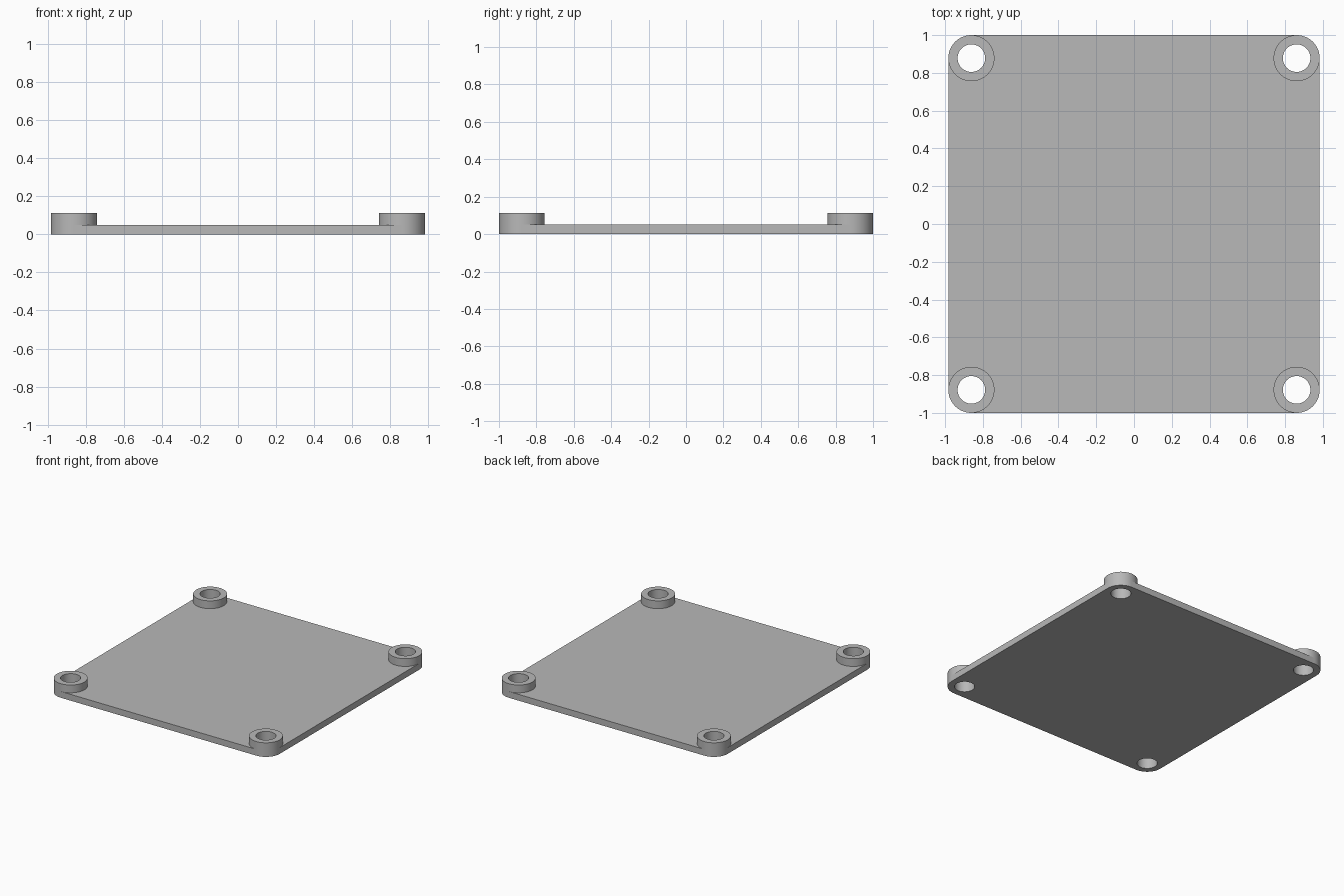
import bpy, bmesh
from math import cos, sin, pi, radians

cube = bpy.data.objects.get("Cube")
if cube:
    bpy.data.objects.remove(cube)

SEG = 64                       # sides of each boss
QUARTER = SEG // 4
HALF_X, HALF_Y = 0.983, 1.0    # plate half sizes
R_BOSS, R_HOLE = 0.122, 0.073
PLATE_TOP, BOSS_TOP = 0.05, 0.112

grey = bpy.data.materials.new("plain_grey")
grey.use_nodes = True
colour = (0.48, 0.48, 0.48, 1)
grey.diffuse_color = colour
grey.node_tree.nodes["Principled BSDF"].inputs["Base Color"].default_value = colour

bm = bmesh.new()


def ring(cx, cy, radius, z):
    return [bm.verts.new((cx + radius * cos(2 * pi * i / SEG),
                          cy + radius * sin(2 * pi * i / SEG), z))
            for i in range(SEG)]


def bridge(a, b):
    """Join two closed loops of equal length with quads."""
    for i in range(len(a)):
        j = (i + 1) % len(a)
        bm.faces.new((a[i], a[j], b[j], b[i]))


outline = {"low": [], "high": []}   # rounded plate edge
floor = {"low": [], "high": []}     # plate surface between the bosses
for k, (sx, sy) in enumerate([(1, 1), (-1, 1), (-1, -1), (1, -1)]):
    cx, cy = sx * (HALF_X - R_BOSS), sy * (HALF_Y - R_BOSS)
    low = ring(cx, cy, R_BOSS, 0)
    high = ring(cx, cy, R_BOSS, PLATE_TOP)
    top = ring(cx, cy, R_BOSS, BOSS_TOP)
    hole_low = ring(cx, cy, R_HOLE, 0)
    hole_top = ring(cx, cy, R_HOLE, BOSS_TOP)
    # Boss wall, rim, through hole and underside rim
    bridge(high, top)
    bridge(top, hole_top)
    bridge(hole_top, hole_low)
    bridge(hole_low, low)
    # Outer quarter shapes the plate corner, the rest borders the floor
    start = k * QUARTER
    for name, loop in (("low", low), ("high", high)):
        outline[name] += [loop[(start + i) % SEG] for i in range(QUARTER + 1)]
        floor[name] += [loop[(start - i) % SEG] for i in range(SEG - QUARTER + 1)]

# Plate edge wall, top and underside
bridge(outline["low"], outline["high"])
for loop in floor.values():
    bm.faces.new(loop)

# Unused loop vertices have no faces and are dropped
bmesh.ops.delete(bm, geom=[v for v in bm.verts if not v.link_faces], context="VERTS")
bmesh.ops.recalc_face_normals(bm, faces=bm.faces[:])

mesh = bpy.data.meshes.new("mounting_plate")
bm.to_mesh(mesh)
bm.free()
mesh.materials.append(grey)
plate = bpy.data.objects.new("mounting_plate", mesh)
bpy.context.collection.objects.link(plate)

bpy.ops.object.select_all(action="DESELECT")
plate.select_set(True)
bpy.context.view_layer.objects.active = plate
bpy.ops.object.shade_smooth_by_angle(angle=radians(30))
